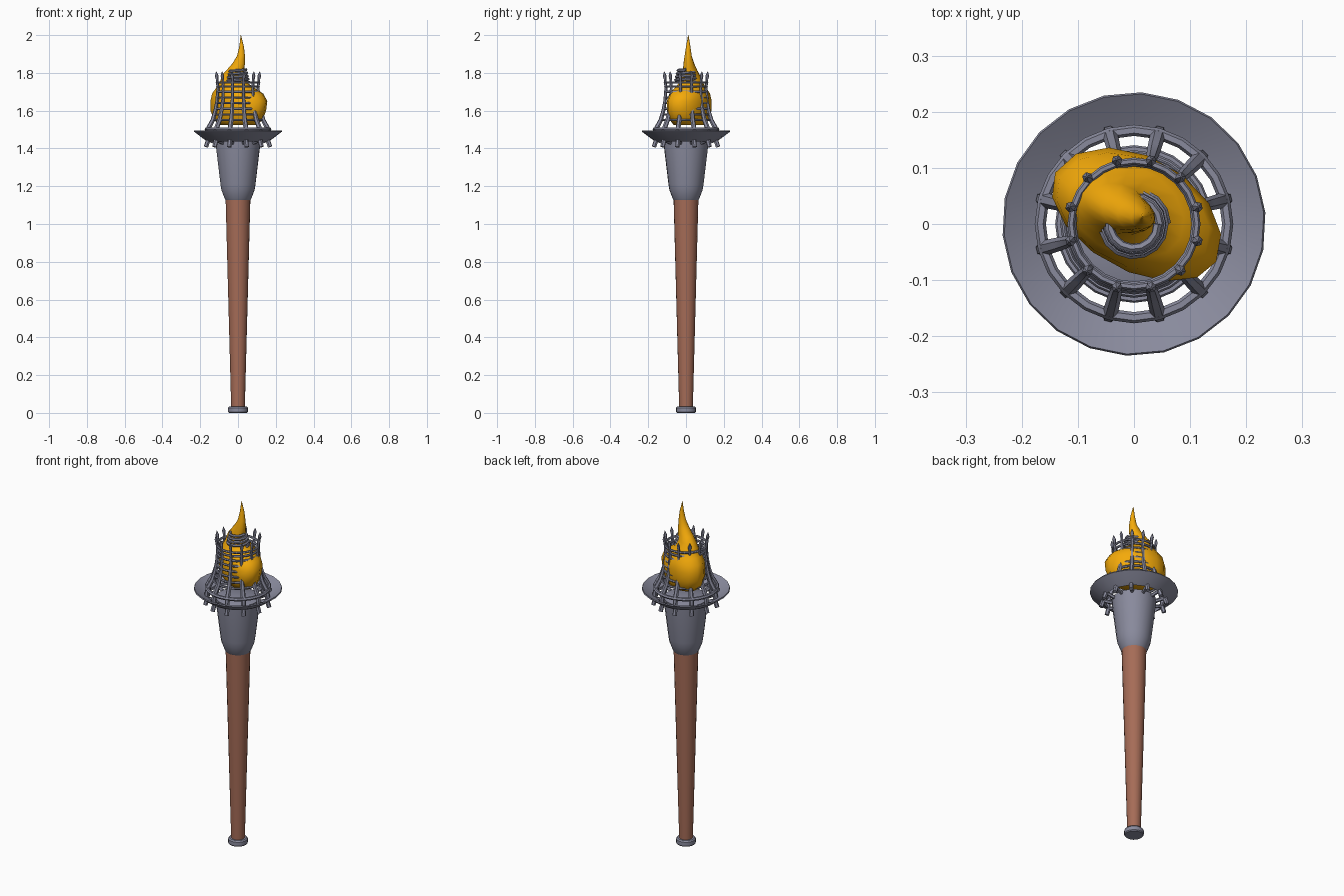
import bpy, bmesh, math
from math import sin, cos, pi, radians

if "Cube" in bpy.data.objects:
    bpy.data.objects.remove(bpy.data.objects["Cube"])

METAL = bpy.data.materials.new("iron")
METAL.diffuse_color = (0.25, 0.255, 0.335, 1)
METAL.use_nodes = True
METAL.node_tree.nodes["Principled BSDF"].inputs["Base Color"].default_value = METAL.diffuse_color
WOOD = bpy.data.materials.new("wood")
WOOD.diffuse_color = (0.38, 0.15, 0.095, 1)
WOOD.use_nodes = True
WOOD.node_tree.nodes["Principled BSDF"].inputs["Base Color"].default_value = WOOD.diffuse_color
FIRE = bpy.data.materials.new("fire")
FIRE.diffuse_color = (0.90, 0.40, 0.003, 1)
FIRE.use_nodes = True
FIRE.node_tree.nodes["Principled BSDF"].inputs["Base Color"].default_value = FIRE.diffuse_color


def loft(name, rings, mat=METAL, closed=False, smooth=35):
    """Skin a list of equal-length vertex rings; cap the ends unless closed."""
    bm = bmesh.new()
    loops = [[bm.verts.new(p) for p in ring] for ring in rings]
    n = len(loops[0])
    pairs = list(zip(loops, loops[1:])) + ([(loops[-1], loops[0])] if closed else [])
    for a, b in pairs:
        for i in range(n):
            j = (i + 1) % n
            bm.faces.new((a[i], a[j], b[j], b[i]))
    if not closed:
        bm.faces.new(loops[0][::-1])
        bm.faces.new(loops[-1])
    bmesh.ops.recalc_face_normals(bm, faces=bm.faces)
    me = bpy.data.meshes.new(name)
    bm.to_mesh(me)
    bm.free()
    me.materials.append(mat)
    return finish(name, me, smooth)


def finish(name, data, smooth):
    ob = bpy.data.objects.new(name, data)
    bpy.context.collection.objects.link(ob)
    bpy.ops.object.select_all(action='DESELECT')
    ob.select_set(True)
    bpy.context.view_layer.objects.active = ob
    if ob.type == 'CURVE':
        bpy.ops.object.convert(target='MESH')
    bpy.ops.object.shade_smooth_by_angle(angle=radians(smooth))
    return ob


def ellipse(z, cx, cy, a, b, tilt, n, back=1.0):
    """Tilted ellipse; 'back' widens its +v half."""
    t = radians(tilt)
    pts = []
    for i in range(n):
        u, v = a * cos(2 * pi * i / n), b * sin(2 * pi * i / n)
        v *= back if v > 0 else 1
        pts.append((cx + u * cos(t) - v * sin(t), cy + u * sin(t) + v * cos(t), z))
    return pts


def lathe(name, profile, mat=METAL, n=22, closed=False):
    return loft(name, [ellipse(z, 0, 0, r, r, 5, n) for r, z in profile], mat, closed)


def tubes(name, paths, thickness, cyclic=False):
    """Round bars along paths of (x, y, z, radius factor)."""
    cu = bpy.data.curves.new(name, 'CURVE')
    cu.dimensions = '3D'
    cu.bevel_depth = thickness
    cu.bevel_resolution = 1
    cu.use_fill_caps = True
    cu.materials.append(METAL)
    for path in paths:
        sp = cu.splines.new('POLY')
        sp.points.add(len(path) - 1)
        for p, (x, y, z, r) in zip(sp.points, path):
            p.co = (x, y, z, 1)
            p.radius = r
        sp.use_cyclic_u = cyclic
    return finish(name, cu, 50)


def hoop(r, z, n=24):
    return [(x, y, z, 1) for x, y, z in ellipse(z, 0, 0, r, r, 0, n)]


def radial(profile, count=12):
    out = []
    for i in range(count):
        a = 2 * pi * (i + 0.5) / count
        out.append([(r * cos(a), r * sin(a), z, f) for r, z, f in profile])
    return out


# Handle and pommel
lathe("handle", [(0.036, 0.02), (0.066, 1.14)], WOOD)
lathe("pommel", [(0.048, 0), (0.052, 0.005), (0.052, 0.027), (0.046, 0.034)])

# Metal socket and open dish around it
lathe("socket", [(0.064, 1.125), (0.071, 1.135), (0.088, 1.18), (0.093, 1.21),
                 (0.117, 1.41), (0.118, 1.44), (0.110, 1.445)])
lathe("dish", [(0.163, 1.438), (0.185, 1.452), (0.235, 1.490), (0.232, 1.496),
               (0.183, 1.465), (0.163, 1.455)], closed=True)

# Cage bars with spear tips, feet and spokes
tubes("cage_bars", radial([(0.119, 1.808, 0.1), (0.117, 1.785, 0.8), (0.114, 1.765, 0.6),
                           (0.110, 1.72, 0.65), (0.115, 1.65, 0.75), (0.124, 1.60, 0.85),
                           (0.138, 1.55, 1), (0.160, 1.51, 1.1), (0.168, 1.47, 1.1),
                           (0.165, 1.44, 1), (0.176, 1.408, 1)]), 0.0122)
tubes("cage_spokes", radial([(0.10, 1.425, 1), (0.165, 1.445, 1)]), 0.010)

# Cage hoops, following the bar flare
tubes("cage_hoops", [hoop(0.112, 1.75), hoop(0.109, 1.727), hoop(0.109, 1.70),
                     hoop(0.111, 1.67), hoop(0.115, 1.64), hoop(0.119, 1.61),
                     hoop(0.125, 1.58), hoop(0.134, 1.55)], 0.0065, True)
tubes("base_hoop", [hoop(0.167, 1.502)], 0.010, True)

# Small coil around the flame neck
coil = []
for i in range(61):
    t = i / 60
    a = 2 * pi * 4 * t
    r = 0.058 - 0.016 * t
    coil.append((r * cos(a), r * sin(a), 1.75 + 0.067 * t, 1))
tubes("neck_coil", [coil], 0.008)

# Flame: z, centre x, centre y, half axes, tilt
flame_sections = [
    (1.525, 0.00, 0.014, 0.110, 0.068, -30),
    (1.555, 0.00, 0.013, 0.142, 0.084, -30),
    (1.60, 0.00, 0.012, 0.161, 0.092, -30),
    (1.65, 0.003, 0.012, 0.164, 0.094, -29),
    (1.69, -0.003, 0.015, 0.146, 0.088, -27),
    (1.72, -0.015, 0.020, 0.108, 0.073, -25),
    (1.75, -0.026, 0.024, 0.074, 0.055, -25),
    (1.79, -0.027, 0.024, 0.060, 0.040, -25),
    (1.82, -0.012, 0.018, 0.046, 0.033, -20),
    (1.85, 0.004, 0.013, 0.034, 0.026, -10),
    (1.89, 0.016, 0.010, 0.021, 0.018, 0),
    (1.94, 0.019, 0.011, 0.012, 0.011, 0),
    (2.00, 0.015, 0.012, 0.001, 0.001, 0),
]
loft("flame", [ellipse(*s, 14, back=1.16) for s in flame_sections], FIRE, smooth=60)
